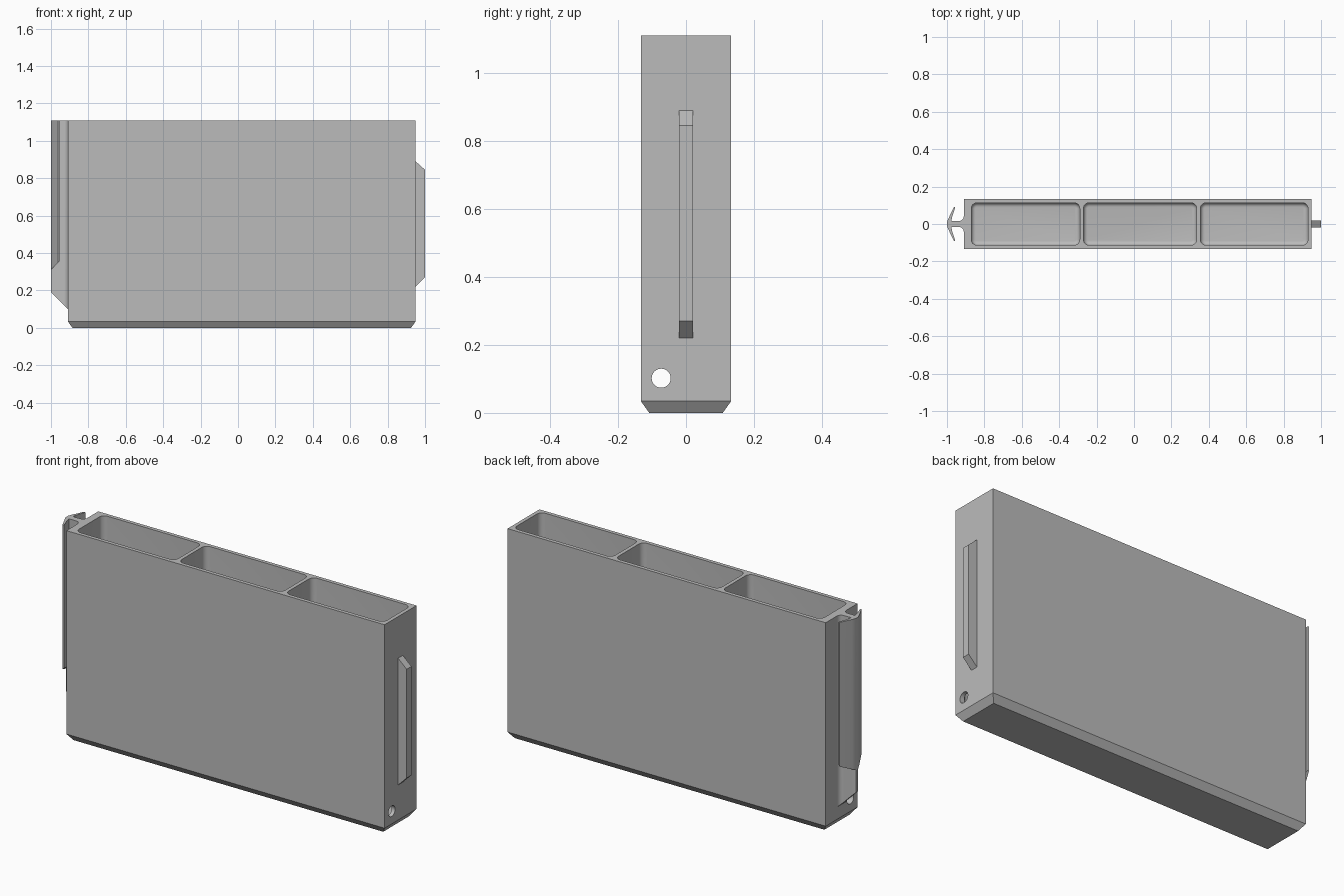
import bpy
import bmesh
import math
from mathutils import Matrix

if "Cube" in bpy.data.objects:
    bpy.data.objects.remove(bpy.data.objects["Cube"])

GREY = (0.5, 0.5, 0.5, 1)
mat = bpy.data.materials.new("plain grey")
mat.use_nodes = True
mat.diffuse_color = GREY
mat.node_tree.nodes["Principled BSDF"].inputs["Base Color"].default_value = GREY


def make(name, bm):
    bmesh.ops.recalc_face_normals(bm, faces=bm.faces[:])
    mesh = bpy.data.meshes.new(name)
    bm.to_mesh(mesh)
    bm.free()
    mesh.materials.append(mat)
    ob = bpy.data.objects.new(name, mesh)
    bpy.context.collection.objects.link(ob)
    return ob


def loft(name, rings):
    """Skin closed rings of points and cap both ends."""
    bm = bmesh.new()
    rows = [[bm.verts.new(p) for p in ring] for ring in rings]
    n = len(rows[0])
    for a, b in zip(rows, rows[1:]):
        for i in range(n):
            j = (i + 1) % n
            bm.faces.new((a[i], a[j], b[j], b[i]))
    bm.faces.new(rows[0])
    bm.faces.new(rows[-1])
    return make(name, bm)


def rect(x0, x1, y, z, r=0, steps=6):
    """Rectangle ring at height z, with corner radius r."""
    if not r:
        return [(x0, -y, z), (x1, -y, z), (x1, y, z), (x0, y, z)]
    pts = []
    centres = [(x1 - r, y - r), (x0 + r, y - r), (x0 + r, r - y), (x1 - r, r - y)]
    for k, (cx, cy) in enumerate(centres):
        for i in range(steps + 1):
            a = math.pi / 2 * (k + i / steps)
            pts.append((cx + r * math.cos(a), cy + r * math.sin(a), z))
    return pts


def smooth(ob):
    bpy.ops.object.select_all(action="DESELECT")
    ob.select_set(True)
    bpy.context.view_layer.objects.active = ob
    bpy.ops.object.shade_smooth_by_angle(angle=math.radians(30))


def cut(ob, cutter):
    mod = ob.modifiers.new("cut", "BOOLEAN")
    mod.operation = "DIFFERENCE"
    mod.solver = "EXACT"
    mod.object = cutter
    bpy.context.view_layer.objects.active = ob
    bpy.ops.object.modifier_apply(modifier=mod.name)
    bpy.data.objects.remove(cutter)


# Case with a chamfered base
X0, X1, Y, TOP = -0.91, 0.95, 0.133, 1.11
case = loft("case", [rect(X0 + 0.025, X1 - 0.025, Y - 0.025, 0),
                     rect(X0, X1, Y, 0.035), rect(X0, X1, Y, TOP)])

# Three compartments with rounded corners and filleted floors
FLOOR, R, F = 0.05, 0.03, 0.022
for x0, x1 in [(-0.87, -0.29), (-0.27, 0.335), (0.355, 0.93)]:
    rings = []
    for i in range(6):
        a = math.pi / 2 * i / 5
        d = F * (1 - math.sin(a))
        rings.append(rect(x0 + d, x1 - d, 0.113 - d, FLOOR + F * (1 - math.cos(a)), R - d))
    rings.append(rect(x0, x1, 0.113, TOP + 0.1, R))
    cut(case, loft("pocket_cutter", rings))

# Round hole running the full length near the base
bm = bmesh.new()
bmesh.ops.create_cone(bm, cap_ends=True, segments=32, radius1=0.028, radius2=0.028, depth=2.4,
                      matrix=Matrix.Translation((0, -0.073, 0.102)) @ Matrix.Rotation(math.pi / 2, 4, "Y"))
cut(case, make("hole_cutter", bm))
smooth(case)

# Tapered rail on the left end
side = [(X1 - 0.005, 0.22), (X1, 0.22), (1.0, 0.27), (1.0, 0.845), (X1, 0.89), (X1 - 0.005, 0.89)]
loft("side_rail", [[(x, y, z) for x, z in side] for y in (-0.02, 0.02)])


def prism(name, outline, bottom):
    """Extrude a plan outline up to the top from a sloping underside."""
    ob = loft(name, [[(x, y, bottom(x)) for x, y in outline],
                     [(x, y, TOP) for x, y in outline]])
    smooth(ob)


# Clip stem, flaring into the case with a fillet
half = [(-1.0, 0.008), (-0.975, 0.016), (-0.935, 0.016)]
for i in range(1, 6):
    a = math.pi / 2 * i / 5
    half.append((-0.935 + 0.025 * math.sin(a), 0.041 - 0.025 * math.cos(a)))
stem = half + [(x, -y) for x, y in reversed(half)]
prism("clip_stem", stem, lambda x: 0.10 + (X0 - x))

# Two swept-back barbs of the clip
barb = [(-1.0, 0.0), (-1.0, 0.01), (-0.992, 0.03), (-0.962, 0.092), (-0.955, 0.089),
        (-0.972, 0.04), (-0.977, 0.012), (-0.977, 0.0)]
for name, s in (("clip_barb_back", 1), ("clip_barb_front", -1)):
    prism(name, [(x, s * y) for x, y in barb], lambda x: 1.31 + x)
